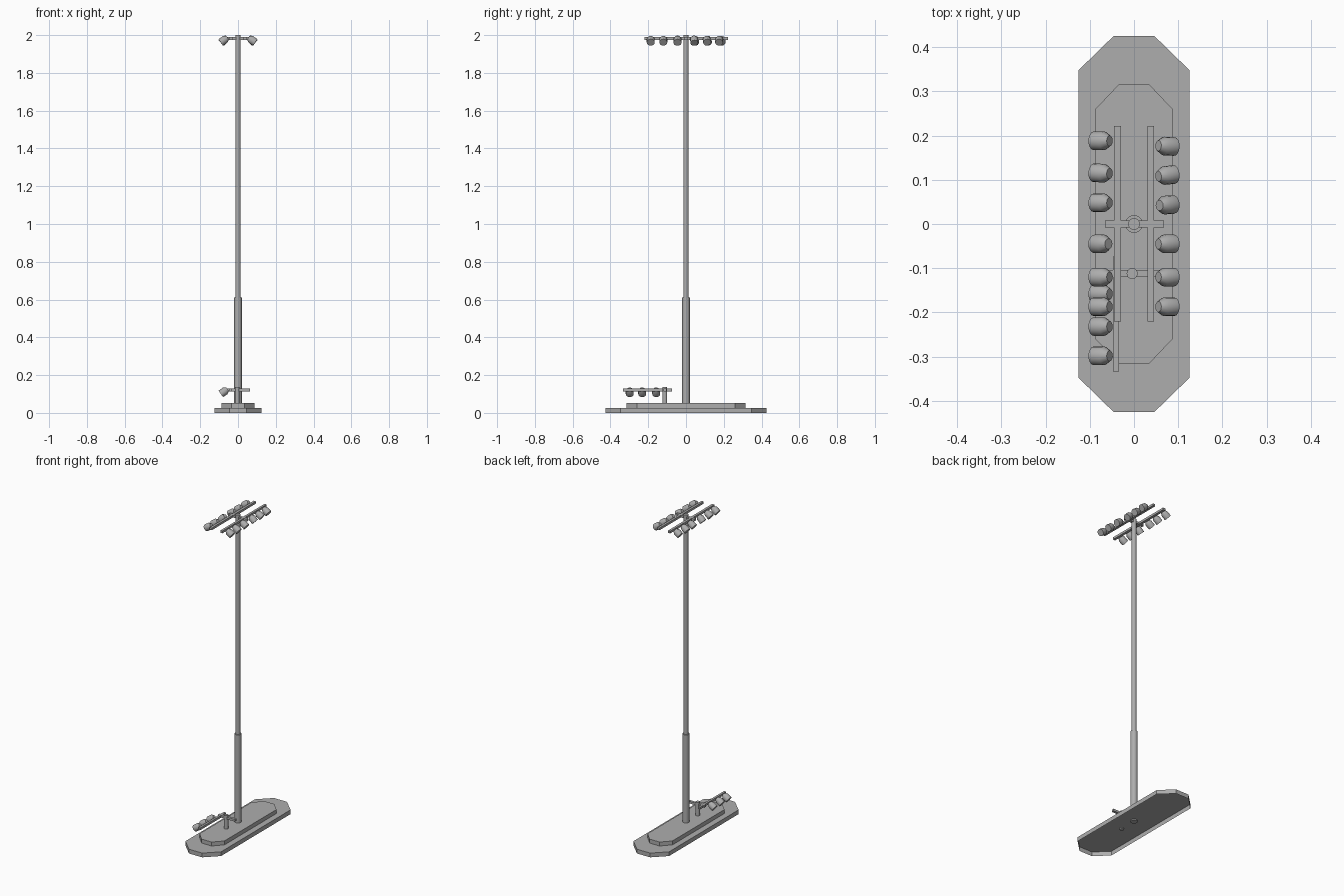
import bpy, bmesh
from math import radians, sin, cos
from mathutils import Matrix, Vector

cube = bpy.data.objects.get("Cube")
if cube:
    bpy.data.objects.remove(cube, do_unlink=True)

grey = bpy.data.materials.new("mid_grey")
grey.use_nodes = True
grey.diffuse_color = (0.42, 0.42, 0.42, 1)
grey.node_tree.nodes["Principled BSDF"].inputs["Base Color"].default_value = grey.diffuse_color


def finish(name, bm, smooth=False):
    mesh = bpy.data.meshes.new(name)
    bm.to_mesh(mesh)
    bm.free()
    mesh.materials.append(grey)
    ob = bpy.data.objects.new(name, mesh)
    bpy.context.collection.objects.link(ob)
    if smooth:
        bpy.ops.object.select_all(action='DESELECT')
        ob.select_set(True)
        bpy.context.view_layer.objects.active = ob
        bpy.ops.object.shade_smooth_by_angle(angle=radians(35))
    return ob


def slab(name, hx, hy, cx, cy, z0, z1):
    """Chamfered slab, open underneath."""
    quarter = [(hx, cy), (cx, hy)]
    ring = quarter + [(-x, y) for x, y in reversed(quarter)]
    ring += [(-x, -y) for x, y in ring]
    bm = bmesh.new()
    low = [bm.verts.new((x, y, z0)) for x, y in ring]
    top = [bm.verts.new((x, y, z1)) for x, y in ring]
    bm.faces.new(top)
    for i in range(len(ring)):
        j = (i + 1) % len(ring)
        bm.faces.new((low[i], low[j], top[j], top[i]))
    finish(name, bm)


def pole(name, x, y, r, z0, z1):
    bm = bmesh.new()
    bmesh.ops.create_cone(bm, cap_ends=True, segments=20, radius1=r, radius2=r, depth=z1 - z0,
                          matrix=Matrix.Translation((x, y, (z0 + z1) / 2)))
    finish(name, bm, True)


def bar(name, x0, x1, y0, y1, z, t=0.014):
    bm = bmesh.new()
    size = Matrix.Diagonal((x1 - x0, y1 - y0, t, 1))
    bmesh.ops.create_cube(bm, size=1, matrix=Matrix.Translation(((x0 + x1) / 2, (y0 + y1) / 2, z)) @ size)
    finish(name, bm)


def lamp(name, side, y, bar_z, yaw=0, pitch=35):
    """Floodlight: tapered back near the bar, wide face aimed outward and down."""
    p, w = radians(pitch), radians(yaw)
    aim = Vector((side * cos(p) * cos(w), sin(w) * cos(p), -sin(p)))
    turn = aim.to_track_quat('Z', 'Y').to_matrix().to_4x4()
    place = Matrix.Translation((side * 0.073, y, bar_z - 0.008)) @ turn
    bm = bmesh.new()
    rings = []
    for r, z in ((0.012, -0.022), (0.021, -0.007), (0.021, 0.022)):
        made = bmesh.ops.create_circle(bm, segments=16, radius=r, matrix=place @ Matrix.Translation((0, 0, z)))
        rings.append(made["verts"])
    for a, b in zip(rings, rings[1:]):
        for i in range(16):
            j = (i + 1) % 16
            bm.faces.new((a[i], a[j], b[j], b[i]))
    bm.faces.new(rings[0][::-1])
    bm.faces.new(rings[-1])
    bmesh.ops.recalc_face_normals(bm, faces=bm.faces)
    finish(name, bm, True)


# Stepped base
slab("lower_base", 0.125, 0.425, 0.046, 0.348, 0, 0.027)
slab("upper_base", 0.087, 0.315, 0.035, 0.26, 0.027, 0.052)

# Poles
pole("lower_pole", 0, 0, 0.02, 0.02, 0.61)
pole("upper_pole", 0, 0, 0.0135, 0.6, 2.0)
pole("short_pole", -0.004, -0.112, 0.0125, 0.02, 0.137)

# Mounting bars
TOP, LOW = 1.982, 0.121
bar("top_cross_bar", -0.065, 0.068, -0.008, 0.008, TOP)
bar("top_right_rail", -0.045, -0.029, -0.22, 0.222, TOP)
bar("top_left_rail", 0.03, 0.045, -0.22, 0.222, TOP)
bar("low_cross_bar", -0.055, 0.063, -0.12, -0.104, LOW)
bar("low_rail", -0.048, -0.034, -0.333, -0.073, LOW)

# Floodlights: (y, yaw, pitch)
right_row = [(0.188, 0, 35), (0.115, 3, 35), (0.048, 0, 35), (-0.045, 0, 45), (-0.12, 0, 35), (-0.187, 0, 35)]
left_row = [(0.176, -3, 35), (0.11, 6, 35), (0.043, 4, 45), (-0.045, 0, 35), (-0.12, 0, 35), (-0.187, 0, 35)]
for label, side, row in (("right", -1, right_row), ("left", 1, left_row)):
    for i, (y, yaw, pitch) in enumerate(row):
        lamp(f"top_{label}_floodlight_{i + 1}", side, y, TOP, yaw, pitch)
for i, y in enumerate((-0.158, -0.232, -0.298)):
    lamp(f"low_floodlight_{i + 1}", -1, y, LOW)
